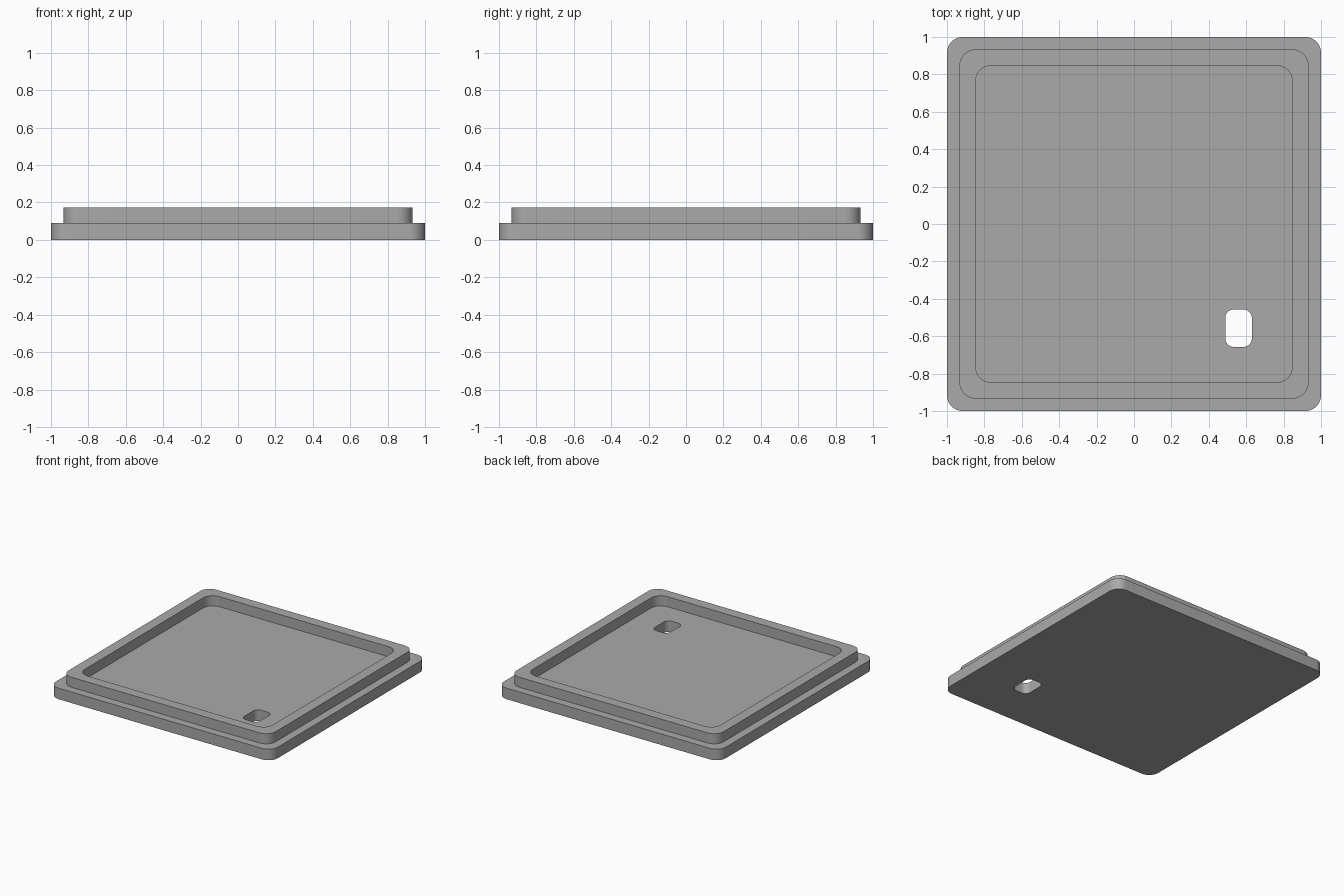
import bpy
import bmesh
from math import cos, sin, pi, radians

ARC_STEPS = 10

cube = bpy.data.objects.get("Cube")
if cube:
    bpy.data.objects.remove(cube, do_unlink=True)

grey = bpy.data.materials.new("plain grey")
grey.use_nodes = True
colour = (0.4, 0.4, 0.4, 1)
grey.diffuse_color = colour
grey.node_tree.nodes["Principled BSDF"].inputs["Base Color"].default_value = colour


def rounded_loop(bm, centre, half_x, half_y, radius, z):
    """Counter-clockwise ring of vertices around a rounded rectangle."""
    ring = []
    for corner, (sx, sy) in enumerate([(1, 1), (-1, 1), (-1, -1), (1, -1)]):
        for step in range(ARC_STEPS + 1):
            a = (corner + step / ARC_STEPS) * pi / 2
            x = centre[0] + sx * (half_x - radius) + radius * cos(a)
            y = centre[1] + sy * (half_y - radius) + radius * sin(a)
            ring.append(bm.verts.new((x, y, z)))
    return ring


def bridge(bm, a, b):
    """Quads between two matching rings."""
    for i in range(len(a)):
        j = (i + 1) % len(a)
        bm.faces.new((a[i], a[j], b[j], b[i]))


# Lid heights and outlines
base_top, lip_top = 0.09, 0.172
outer = ((0, 0), 1.0, 1.0, 0.085)
lip_outside = ((0, 0), 0.933, 0.933, 0.085)
lip_inside = ((0, 0), 0.847, 0.847, 0.085)
slot = ((0.559, -0.557), 0.071, 0.1, 0.045)

# Closed section: outer wall, ledge, lip, recessed floor, slot wall, underside
section = [
    (outer, 0), (outer, base_top),
    (lip_outside, base_top), (lip_outside, lip_top),
    (lip_inside, lip_top), (lip_inside, base_top),
    (slot, base_top), (slot, 0),
]
bm = bmesh.new()
rings = [rounded_loop(bm, *outline, z) for outline, z in section]
for i, ring in enumerate(rings):
    bridge(bm, ring, rings[(i + 1) % len(rings)])
bmesh.ops.recalc_face_normals(bm, faces=bm.faces)

mesh = bpy.data.meshes.new("lid_with_slot")
bm.to_mesh(mesh)
bm.free()
mesh.materials.append(grey)
lid = bpy.data.objects.new("lid_with_slot", mesh)
bpy.context.collection.objects.link(lid)

# Smooth rounded corners, crisp rims
bpy.ops.object.select_all(action='DESELECT')
lid.select_set(True)
bpy.context.view_layer.objects.active = lid
bpy.ops.object.shade_smooth_by_angle(angle=radians(30))
